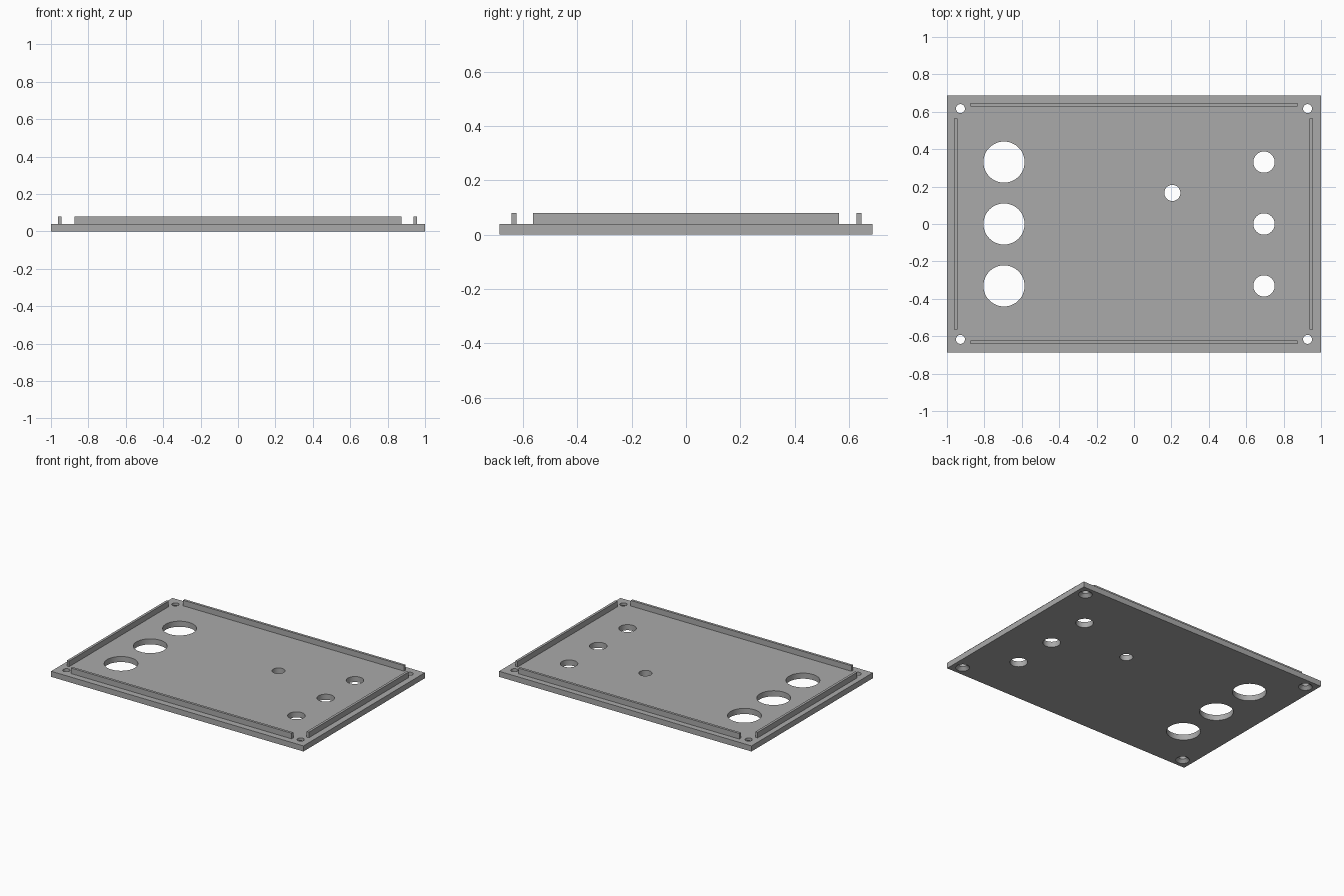
import bpy
import bmesh
from math import cos, sin, tau

if "Cube" in bpy.data.objects:
    bpy.data.objects.remove(bpy.data.objects["Cube"], do_unlink=True)

THICK = 0.04
RAIL_TOP = 0.08
SEGMENTS = 48

grey = bpy.data.materials.new("plain grey")
grey.use_nodes = True
COLOUR = (0.4, 0.4, 0.4, 1)
grey.diffuse_color = COLOUR
grey.node_tree.nodes["Principled BSDF"].inputs["Base Color"].default_value = COLOUR


def add_object(name, bm):
    mesh = bpy.data.meshes.new(name)
    bmesh.ops.recalc_face_normals(bm, faces=bm.faces)
    bm.to_mesh(mesh)
    bm.free()
    mesh.materials.append(grey)
    obj = bpy.data.objects.new(name, mesh)
    bpy.context.collection.objects.link(obj)
    return obj


def box(name, x0, x1, y0, y1, z0, z1):
    bm = bmesh.new()
    bmesh.ops.create_cube(bm, size=1)
    for v in bm.verts:
        v.co.x = x1 if v.co.x > 0 else x0
        v.co.y = y1 if v.co.y > 0 else y0
        v.co.z = z1 if v.co.z > 0 else z0
    return add_object(name, bm)


def turned(bm, x, y, profile):
    """Closed solid of revolution from (radius, z) pairs."""
    rings = [[bm.verts.new((x + r * cos(tau * i / SEGMENTS),
                            y + r * sin(tau * i / SEGMENTS), z))
              for i in range(SEGMENTS)] for r, z in profile]
    for low, high in zip(rings, rings[1:]):
        for i in range(SEGMENTS):
            j = (i + 1) % SEGMENTS
            bm.faces.new((low[i], low[j], high[j], high[i]))
    bm.faces.new(rings[0][::-1])
    bm.faces.new(rings[-1])


# Base plate
plate = box("base_plate", -1, 1, -0.687, 0.687, 0, THICK)

# Hole cutters: large and small rows, single hole, countersunk corner screw holes
cut = bmesh.new()
holes = [(0.205, 0.166, 0.043)]
for y in (-0.331, 0, 0.331):
    holes += [(-0.695, y, 0.11), (0.695, y, 0.057)]
for x, y, r in holes:
    turned(cut, x, y, [(r, -0.1), (r, 0.1)])
for x in (-0.928, 0.928):
    for y in (-0.617, 0.617):
        turned(cut, x, y, [(0.045, -0.1), (0.045, 0), (0.024, 0.021), (0.024, 0.1)])
cutter = add_object("hole_cutter", cut)
cutter.hide_render = True

# Cut the holes into the plate
mod = plate.modifiers.new("holes", "BOOLEAN")
mod.operation = "DIFFERENCE"
mod.solver = "EXACT"
mod.object = cutter
bpy.context.view_layer.objects.active = plate
plate.select_set(True)
bpy.ops.object.modifier_apply(modifier=mod.name)
bpy.data.objects.remove(cutter, do_unlink=True)
bpy.ops.object.shade_smooth_by_angle()

# Locating rails along the four edges
HALF = 0.009
for name, y in (("front_rail", -0.633), ("back_rail", 0.637)):
    box(name, -0.875, 0.875, y - HALF, y + HALF, THICK, RAIL_TOP)
for name, x in (("right_rail", -0.953), ("left_rail", 0.948)):
    box(name, x - HALF, x + HALF, -0.564, 0.564, THICK, RAIL_TOP)
